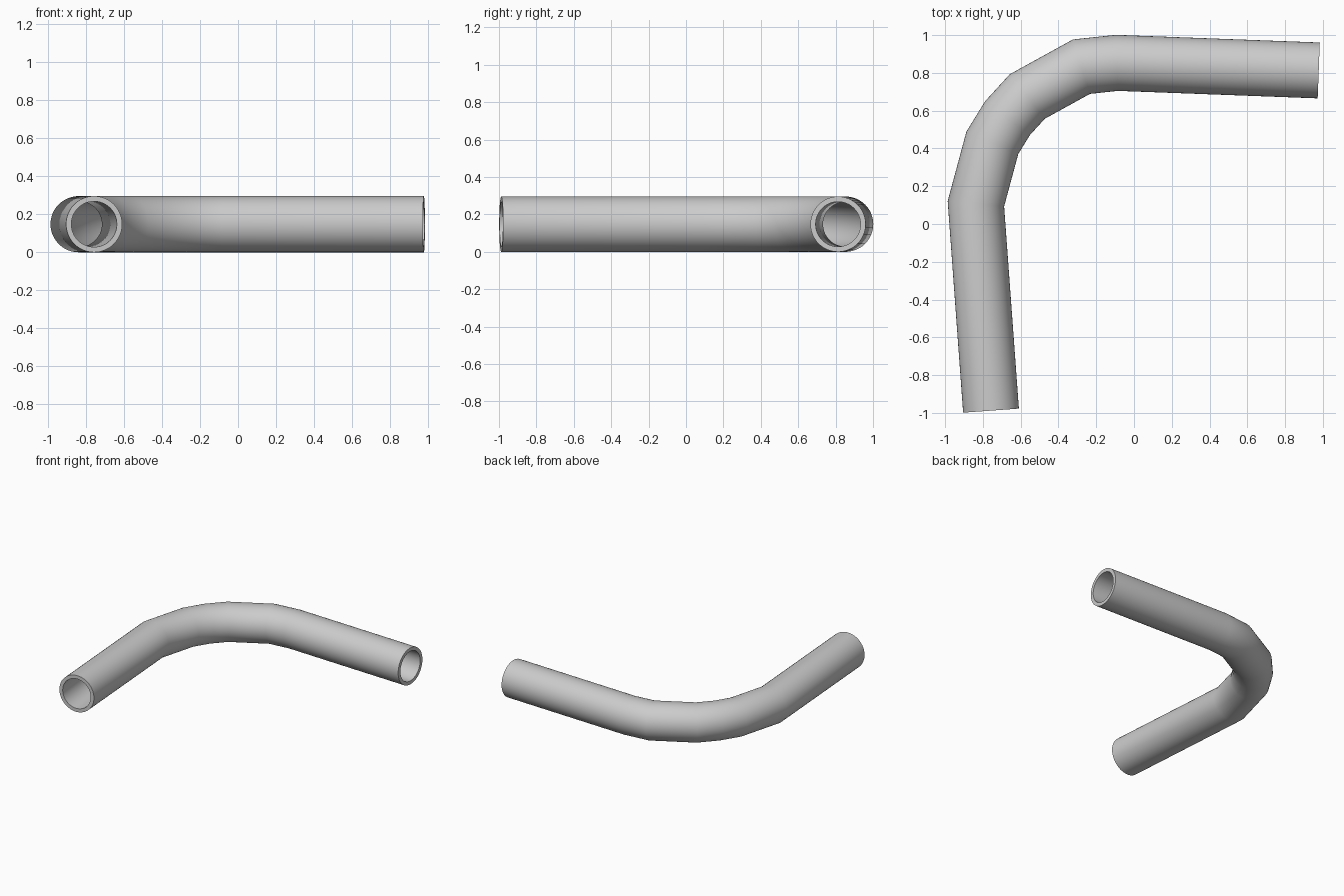
import bpy, bmesh, math
from mathutils import Vector

if "Cube" in bpy.data.objects:
    bpy.data.objects.remove(bpy.data.objects["Cube"])

SIDES = 48
OUTER, INNER, Z = 0.148, 0.12, 0.148

# centreline of the bent pipe, seen from above
path = [Vector((x, y, Z)) for x, y in [
    (-0.757, -0.988), (-0.837, 0.107), (-0.75, 0.43), (-0.67, 0.56),
    (-0.565, 0.675), (-0.278, 0.833), (-0.09, 0.853), (0.978, 0.813)]]
up = Vector((0, 0, 1))


def ring(bm, i, radius):
    """Mitred circle at path point i."""
    d_in = (path[i] - path[max(i - 1, 0)]).normalized()
    d_out = (path[min(i + 1, len(path) - 1)] - path[i]).normalized()
    tangent = (d_in + d_out).normalized()
    side = tangent.cross(up)
    stretch = 1 / max(d_in.dot(tangent), d_out.dot(tangent))
    verts = []
    for k in range(SIDES):
        a = 2 * math.pi * k / SIDES
        verts.append(bm.verts.new(path[i] + side * (math.cos(a) * radius * stretch)
                                  + up * (math.sin(a) * radius)))
    return verts


def bridge(bm, a, b):
    for k in range(SIDES):
        n = (k + 1) % SIDES
        bm.faces.new((a[k], a[n], b[n], b[k]))


# outer wall, inner bore and the two annular ends form one closed strip
bm = bmesh.new()
count = len(path)
rings = [ring(bm, i, OUTER) for i in range(count)]
rings += [ring(bm, i, INNER) for i in reversed(range(count))]
for i in range(len(rings)):
    bridge(bm, rings[i], rings[(i + 1) % len(rings)])
bmesh.ops.recalc_face_normals(bm, faces=bm.faces)

mesh = bpy.data.meshes.new("bent_pipe")
bm.to_mesh(mesh)
bm.free()
pipe = bpy.data.objects.new("bent_pipe", mesh)
bpy.context.collection.objects.link(pipe)
bpy.context.view_layer.objects.active = pipe
pipe.select_set(True)
bpy.ops.object.shade_smooth_by_angle(angle=math.radians(30))
